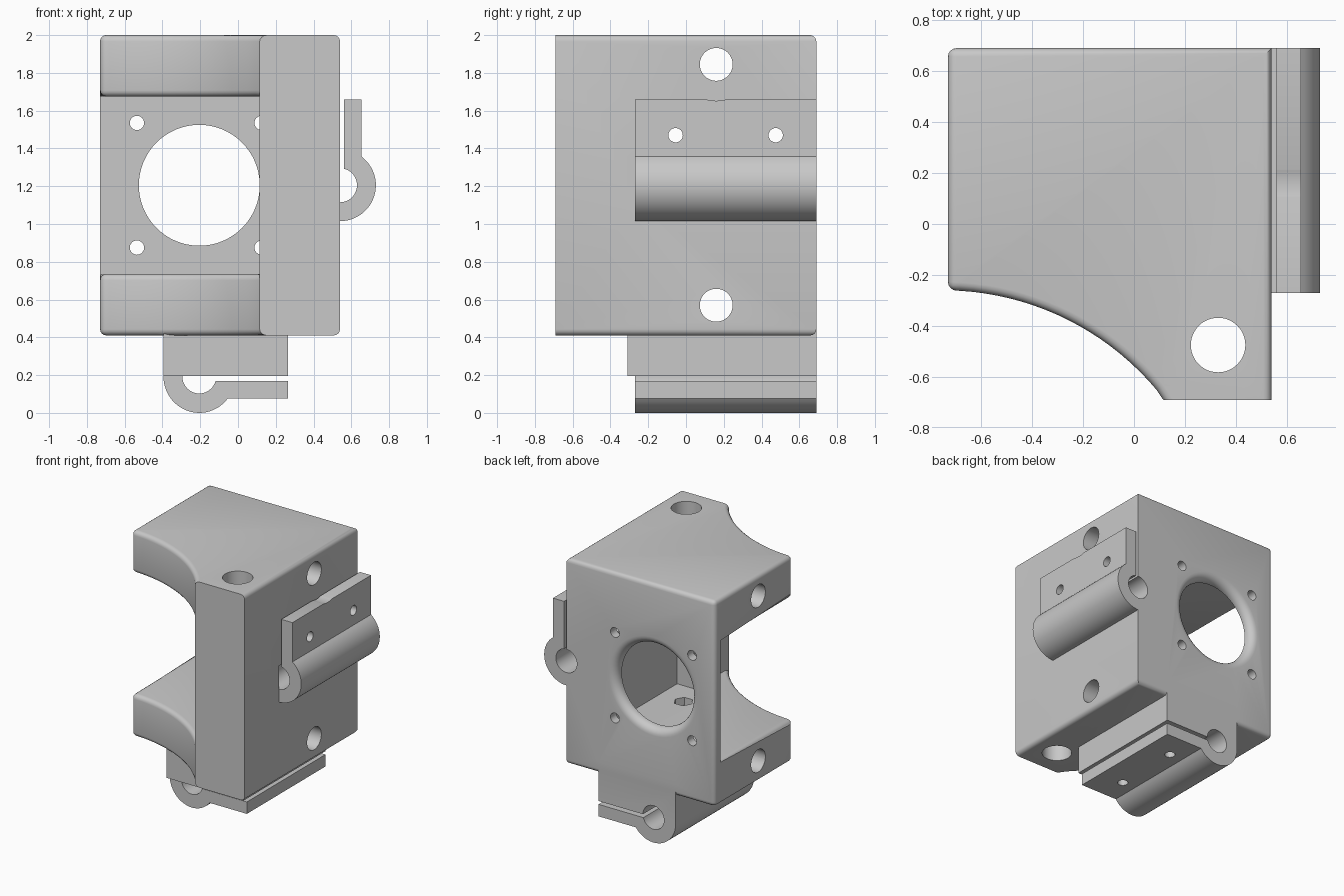
import bpy, bmesh
from math import pi, cos, sin, asin, acos, atan2, sqrt
from mathutils import Matrix

cube = bpy.data.objects.get("Cube")
if cube:
    bpy.data.objects.remove(cube)

grey = bpy.data.materials.new("plain grey plastic")
grey.use_nodes = True
grey.diffuse_color = (0.58, 0.58, 0.58, 1)
grey.node_tree.nodes["Principled BSDF"].inputs["Base Color"].default_value = grey.diffuse_color

# Main measures
LEFT, RIGHT, FRONT, BACK, BASE, TOP = -0.73, 0.54, -0.69, 0.69, 0.41, 2.0
FLOOR, CEILING = 0.735, 1.675
COLUMN_X, POCKET_X, POCKET_Y, WALL_Y = 0.115, 0.265, -0.27, 0.62
BORE_X, BORE_Z = -0.205, 1.205
SCREW_Y = (-0.055, 0.475)
CLAMP_R, ROD_R, SEAT_Z = 0.19, 0.09, 0.195


def make_object(name, bm):
    bmesh.ops.recalc_face_normals(bm, faces=bm.faces)
    mesh = bpy.data.meshes.new(name)
    bm.to_mesh(mesh)
    bm.free()
    mesh.materials.append(grey)
    obj = bpy.data.objects.new(name, mesh)
    bpy.context.collection.objects.link(obj)
    return obj


def prism(name, points, low, high, place):
    """Extrude a 2D outline; place maps (a, b, depth) to a 3D point."""
    bm = bmesh.new()
    face = bm.faces.new([bm.verts.new(place(a, b, low)) for a, b in points])
    ext = bmesh.ops.extrude_face_region(bm, geom=[face])
    shift = place(0, 0, high - low)
    origin = place(0, 0, 0)
    vec = [s - o for s, o in zip(shift, origin)]
    bmesh.ops.translate(bm, vec=vec, verts=[v for v in ext["geom"] if isinstance(v, bmesh.types.BMVert)])
    return make_object(name, bm)


def box(name, x, y, z):
    pts = [(x[0], y[0]), (x[1], y[0]), (x[1], y[1]), (x[0], y[1])]
    return prism(name, pts, z[0], z[1], lambda a, b, d: (a, b, d))


def rod(axis, center, radius, low, high, sides=48):
    """Cylinder along an axis; center lists the two other coordinates in order."""
    place = {"x": lambda a, b, d: (d, a, b),
             "y": lambda a, b, d: (a, d, b),
             "z": lambda a, b, d: (a, b, d)}[axis]
    pts = [(center[0] + radius * cos(2 * pi * i / sides),
            center[1] + radius * sin(2 * pi * i / sides)) for i in range(sides)]
    return prism("cutter", pts, low, high, place)


def combine(obj, other, operation="DIFFERENCE"):
    mod = obj.modifiers.new("combine", "BOOLEAN")
    mod.operation, mod.object, mod.solver = operation, other, "EXACT"
    bpy.context.view_layer.objects.active = obj
    bpy.ops.object.modifier_apply(modifier=mod.name)
    bpy.data.objects.remove(other)


# Body outline with a concave round front
arc_x, arc_r = -0.75, 1.095
arc_y = -0.26 - arc_r
a0 = atan2(FRONT - arc_y, COLUMN_X - arc_x)
a1 = acos((LEFT - arc_x) / arc_r)
outline = [(LEFT, BACK), (RIGHT, BACK), (RIGHT, FRONT), (COLUMN_X, FRONT)]
for i in range(1, 21):
    a = a0 + (a1 - a0) * i / 20
    outline.append((arc_x + arc_r * cos(a), arc_y + arc_r * sin(a)))
body = prism("housing_body", outline, BASE, TOP, lambda a, b, d: (a, b, d))

# Open pocket, reaching behind the front column
pocket = [(-1, -1), (COLUMN_X, -1), (COLUMN_X, POCKET_Y), (POCKET_X, POCKET_Y),
          (POCKET_X, WALL_Y), (-1, WALL_Y)]
combine(body, prism("cutter", pocket, FLOOR, CEILING, lambda a, b, d: (a, b, d)))

# Rounded outer edges, with the column front left sharp
bm = bmesh.new()
bm.from_mesh(body.data)
bmesh.ops.remove_doubles(bm, verts=bm.verts, dist=0.0005)
chosen = []
for e in bm.edges:
    if len(e.link_faces) != 2 or not e.is_convex or e.calc_face_angle() < 0.5:
        continue
    m = (e.verts[0].co + e.verts[1].co) / 2
    if abs(e.verts[0].co.z - e.verts[1].co.z) < 0.001:
        if m.y > FRONT + 0.01:
            chosen.append(e)
    elif m.x < LEFT + 0.01 and (m.y > BACK - 0.01 or m.y < -0.25):
        chosen.append(e)
bmesh.ops.bevel(bm, geom=chosen, offset=0.033, segments=4, profile=0.5,
                affect="EDGES", clamp_overlap=False)
bm.to_mesh(body.data)
bm.free()

# Block under the floor that carries the lower clamp
combine(body, box("block", (BORE_X - CLAMP_R, POCKET_X), (-0.31, BACK), (SEAT_Z, 0.5)), "UNION")

# Large bore, flared towards the back
flare = 0.06
rings = [(0.32, 0.4), (0.32, BACK - flare)]
rings += [(0.32 + flare * (1 - cos(t * pi / 12)), BACK - flare + flare * sin(t * pi / 12))
          for t in range(1, 7)]
rings.append((0.32 + flare, 0.8))
bm = bmesh.new()
loops = []
for r, y in rings:
    loops.append([bm.verts.new((BORE_X + r * cos(2 * pi * i / 64), y, BORE_Z + r * sin(2 * pi * i / 64)))
                  for i in range(64)])
for p, q in zip(loops, loops[1:]):
    for i in range(64):
        j = (i + 1) % 64
        bm.faces.new((p[i], p[j], q[j], q[i]))
bm.faces.new(loops[0])
bm.faces.new(loops[-1])
combine(body, make_object("cutter", bm))

# Four mounting holes around the bore
for sx in (-1, 1):
    for sz in (-1, 1):
        combine(body, rod("y", (BORE_X + sx * 0.33, BORE_Z + sz * 0.33), 0.038, 0.5, 0.8, 24))

# Cross holes through both arms and the upright hole in the column
for z in (0.57, 1.845):
    combine(body, rod("x", (0.16, z), 0.087, -1, 1))
combine(body, rod("z", (0.33, -0.475), 0.107, 0, 2.2))

# Rod channels, screw holes and hexagonal nut pockets
combine(body, rod("y", (RIGHT, BORE_Z), ROD_R, POCKET_Y, 0.8))
combine(body, rod("y", (BORE_X, SEAT_Z), ROD_R, POCKET_Y, 0.8))
for y in SCREW_Y:
    combine(body, rod("x", (y, BORE_Z + 0.265), 0.038, 0.2, 0.8, 24))
    combine(body, rod("z", (BORE_X + 0.265, y), 0.038, 0, 0.8, 24))
    combine(body, rod("x", (y, BORE_Z + 0.265), 0.07, 0.2, POCKET_X + 0.06, 6))
    combine(body, rod("z", (BORE_X + 0.265, y), 0.07, FLOOR - 0.06, 0.8, 6))


def clamp_outline(length, gap, outer):
    """Half tube with a flat flap; a runs along the flap, b away from the body."""
    end = pi - asin(outer / CLAMP_R)
    pts = [(-CLAMP_R * cos(end * i / 24), CLAMP_R * sin(end * i / 24)) for i in range(25)]
    pts += [(length, outer), (length, gap)]
    start = pi - asin(gap / ROD_R)
    pts += [(-ROD_R * cos(start * (1 - i / 20)), ROD_R * sin(start * (1 - i / 20))) for i in range(21)]
    return pts


# Side clamp, notched for the upper cross hole
side_clamp = prism("side_clamp", clamp_outline(0.455, 0.02, 0.115), POCKET_Y, BACK,
                   lambda a, b, d: (RIGHT + b, d, BORE_Z + a))
combine(side_clamp, rod("x", (0.16, 1.845), 0.193, 0.5, 0.8))
# Lower clamp
lower_clamp = prism("lower_clamp", clamp_outline(0.47, 0.025, 0.115), POCKET_Y, BACK,
                    lambda a, b, d: (BORE_X + a, d, (SEAT_Z - b * SEAT_Z / CLAMP_R)))
for y in SCREW_Y:
    combine(side_clamp, rod("x", (y, BORE_Z + 0.265), 0.038, 0.5, 0.8, 24))
    combine(lower_clamp, rod("z", (BORE_X + 0.265, y), 0.038, -0.1, 0.3, 24))

# Smooth curves with crisp edges
bpy.ops.object.select_all(action="DESELECT")
for obj in (body, side_clamp, lower_clamp):
    obj.select_set(True)
bpy.context.view_layer.objects.active = body
bpy.ops.object.shade_smooth_by_angle(angle=pi / 6)
